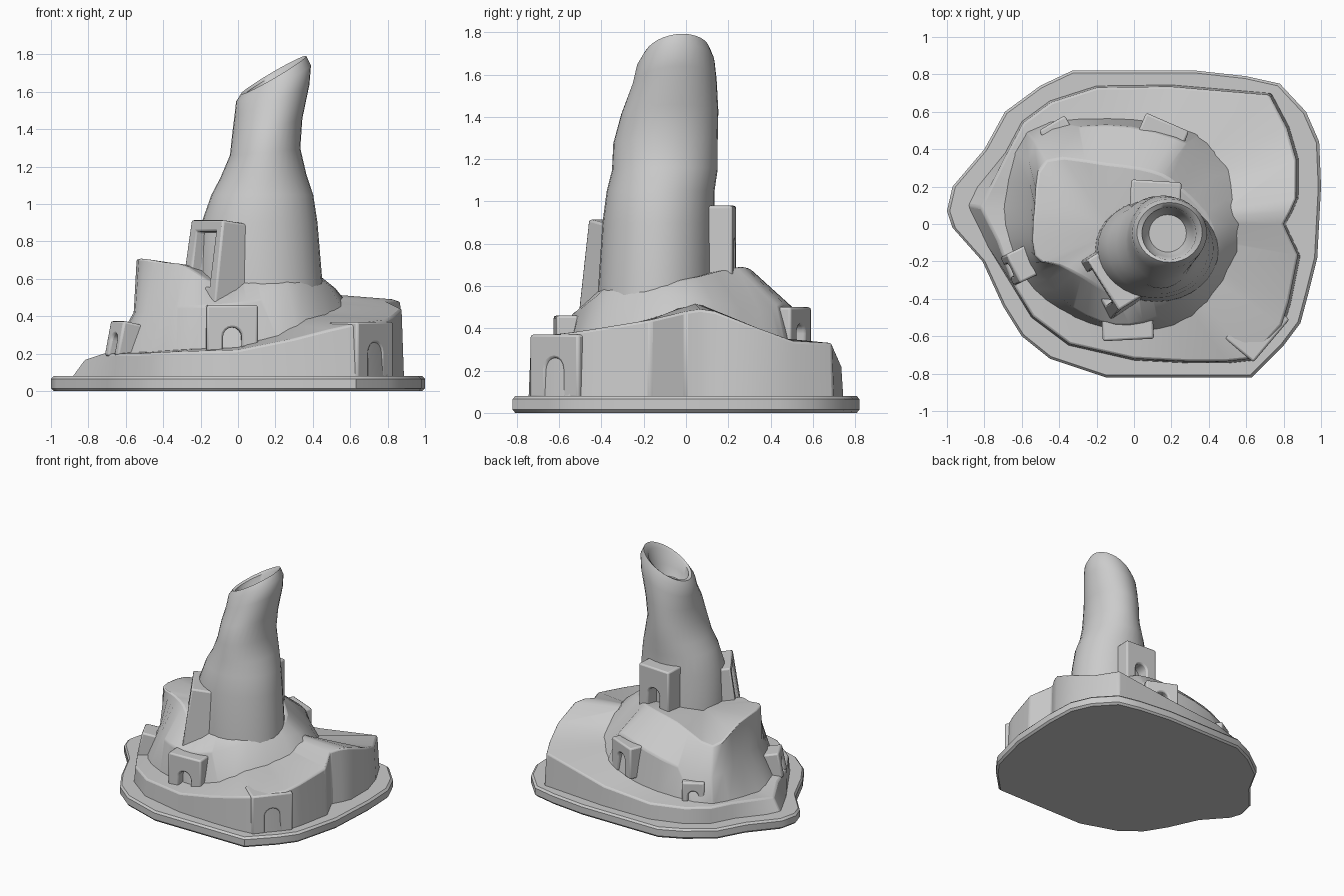
import bpy, bmesh, math
from mathutils import Vector, Matrix

if "Cube" in bpy.data.objects:
    bpy.data.objects.remove(bpy.data.objects["Cube"])


def finish(name, bm, bevel=0, angle=35):
    bmesh.ops.recalc_face_normals(bm, faces=bm.faces)
    me = bpy.data.meshes.new(name)
    bm.to_mesh(me)
    bm.free()
    ob = bpy.data.objects.new(name, me)
    bpy.context.collection.objects.link(ob)
    if bevel:
        m = ob.modifiers.new("soft_edges", 'BEVEL')
        m.width, m.segments, m.limit_method = bevel, 2, 'ANGLE'
    bpy.ops.object.select_all(action='DESELECT')
    ob.select_set(True)
    bpy.context.view_layer.objects.active = ob
    bpy.ops.object.shade_smooth_by_angle(angle=math.radians(angle))
    return ob


def loft(rings):
    """Skin closed rings of equal length and fan-cap both ends."""
    bm = bmesh.new()
    vs = [[bm.verts.new(p) for p in r] for r in rings]
    n = len(vs[0])
    for a, b in zip(vs, vs[1:]):
        for i in range(n):
            j = (i + 1) % n
            bm.faces.new((a[i], a[j], b[j], b[i]))
    for r in (vs[0], vs[-1]):
        c = bm.verts.new(sum((v.co for v in r), Vector()) / n)
        for i in range(n):
            bm.faces.new((r[i], r[(i + 1) % n], c))
    return bm


def smooth(pts, n):
    """Closed Catmull-Rom resampling."""
    p = [Vector(q) for q in pts]
    out = []
    for i in range(len(p)):
        a, b, c, d = (p[(i + k) % len(p)] for k in (-1, 0, 1, 2))
        for s in range(n):
            t = s / n
            out.append(0.5 * (2 * b + (c - a) * t + (2 * a - 5 * b + 4 * c - d) * t * t
                              + (3 * b - a - 3 * c + d) * t ** 3))
    return out


# ground plate
plate = [(-1, .07), (-.97, -.02), (-.81, -.2), (-.7, -.44), (-.6, -.6), (-.45, -.72),
         (-.15, -.82), (.63, -.82), (.8, -.65), (.89, -.53), (.93, -.38), (.98, -.18),
         (1, .2), (.99, .44), (.92, .6), (.78, .75), (.6, .79), (.33, .82), (-.33, .82),
         (-.5, .74), (-.69, .6), (-.8, .4), (-.97, .2)]
finish("ground_plate", loft([[Vector((x * s, y * s, z)) for x, y in plate]
       for s, z in ((.985, 0), (1, .015), (1, .065), (.985, .08))]))

# lower terrace, rising as a ramp around the right side
terrace = [(-.9, .1, .17), (-.8, -.1, .2), (-.66, -.32, .2), (-.55, -.5, .2), (-.35, -.65, .21),
           (0, -.73, .22), (.3, -.745, .28), (.5, -.745, .33), (.64, -.73, .36), (.8, -.55, .38),
           (.84, -.42, .4), (.89, -.17, .44), (.81, 0, .48), (.85, .07, .49), (.88, .14, .48),
           (.88, .35, .4), (.83, .52, .34), (.735, .7, .33), (.2, .745, .23), (-.2, .74, .2),
           (-.45, .66, .2), (-.6, .55, .2), (-.68, .4, .2), (-.85, .2, .18)]
low = [Vector((x, y, .06)) for x, y, z in terrace]
top = []
for x, y, z in terrace:
    s = .91 if x < -.75 else .985
    top.append(Vector((x * s, y * s, z)))
inner = [Vector((v.x * .55, v.y * .55, v.z + .03)) for v in top]
finish("lower_terrace", loft([low, top, inner]), .012)

# upper hill with a shelf and a sharp west ridge
foot = [(-.7, .1, .17), (-.66, -.15, .17), (-.55, -.35, .17), (-.33, -.5, .17), (-.1, -.57, .17),
        (.14, -.58, .2), (.42, -.45, .28), (.64, 0, .4), (.5, .38, .28), (.27, .52, .2),
        (-.15, .57, .17), (-.58, .5, .17)]
shelf = [(-.55, .1, .42), (-.55, -.15, .42), (-.46, -.3, .43), (-.32, -.45, .45), (-.1, -.54, .46),
         (.12, -.5, .49), (.34, -.36, .57), (.52, 0, .55), (.34, .35, .48), (.22, .46, .52),
         (-.15, .53, .46), (-.53, .44, .38)]
crown = [(-.53, .1, .68), (-.53, -.17, .71), (-.4, -.22, .69), (-.28, -.28, .67), (-.1, -.38, .57),
         (.1, -.39, .6), (.31, -.3, .63), (.42, -.02, .63), (.24, .2, .68), (.1, .28, .69),
         (-.15, .32, .66), (-.47, .34, .57)]
finish("upper_hill", loft([smooth(r, 3) for r in (foot, shelf, crown)]), .01)

# leaning tower with a slanted hollow mouth: cx, cy, rx, ry, z, tilt
sections = [(.12, -.14, .34, .28, .42, 0), (.12, -.14, .33, .275, .6, 0),
            (.115, -.13, .31, .265, .9, 0), (.13, -.12, .272, .255, 1.05, 0),
            (.135, -.1, .23, .25, 1.15, .05), (.145, -.097, .188, .247, 1.28, .1),
            (.157, -.077, .187, .23, 1.42, .2), (.182, -.055, .2, .2, 1.56, .4),
            (.19, -.05, .2, .185, 1.645, .48), (.19, -.045, .175, .16, 1.69, .58),
            (.187, -.05, .145, .14, 1.67, .55), (.185, -.05, .13, .125, 1.58, .35),
            (.18, -.05, .1, .1, 1.52, .2)]
rings = []
for cx, cy, rx, ry, z, t in sections:
    ring = []
    for i in range(32):
        a = math.tau * i / 32
        dx, dy = rx * math.cos(a), ry * math.sin(a)
        ring.append(Vector((cx + dx, cy + dy, z + t * dx + t * .2 * dy)))
    rings.append(ring)
finish("tower", loft(rings), 0, 50)


def place(ob, x, y, z, nx, ny, lean):
    ob.location = (x, y, z)
    ob.rotation_euler = (-lean, 0, math.atan2(nx, -ny))


def doorway(name, pos, normal, w, h, depth, ow, oh, lean=0.0):
    """Block whose front has an arched opening; pos is the foot of its face."""
    arch = [(ow * math.cos(math.pi * i / 8), oh - ow + ow * math.sin(math.pi * i / 8))
            for i in range(9)]
    prof = [(-w, 0), (-w, h), (w, h), (w, 0), (ow, 0)] + arch + [(-ow, 0)]
    bm = bmesh.new()
    f = bm.faces.new([bm.verts.new((x, 0, z)) for x, z in prof])
    ext = bmesh.ops.extrude_face_region(bm, geom=[f])
    bmesh.ops.translate(bm, vec=(0, depth, 0),
                        verts=[e for e in ext['geom'] if isinstance(e, bmesh.types.BMVert)])
    place(finish(name, bm, .012), *pos, *normal, lean)


# arched doorways
doorway("front_doorway", (-.03, -.62, .2), (.05, -1), .137, .26, .2, .05, .14)
doorway("corner_doorway", (.735, -.625, .07), (.76, -.64), .15, .3, .2, .055, .19)
doorway("west_doorway", (-.68, -.255, .19), (-.9, -.43), .085, .19, .22, .035, .12, .2)
doorway("back_left_doorway", (-.44, .54, .18), (-.5, .85), .08, .17, .16, .035, .1)
doorway("back_doorway", (.18, .545, .26), (.4, .92), .125, .24, .2, .045, .16)
doorway("tower_doorway", (.12, .23, .62), (.06, 1), .135, .36, .22, .05, .2)


# tall leaning window frame with a recessed pane
def rect(wb, wt, z0, z1, y):
    return [Vector(p) for p in ((-wb, y, z0), (wb, y, z0), (wt, y, z1), (-wt, y, z1))]


win = finish("tall_window", loft([rect(.18, .16, -.03, .46, .24), rect(.18, .16, -.03, .46, 0),
                                  rect(.1, .1, .1, .4, 0), rect(.1, .1, .1, .4, .07)]), .012)
place(win, -.22, -.36, .46, -.85, -.53, .14)
